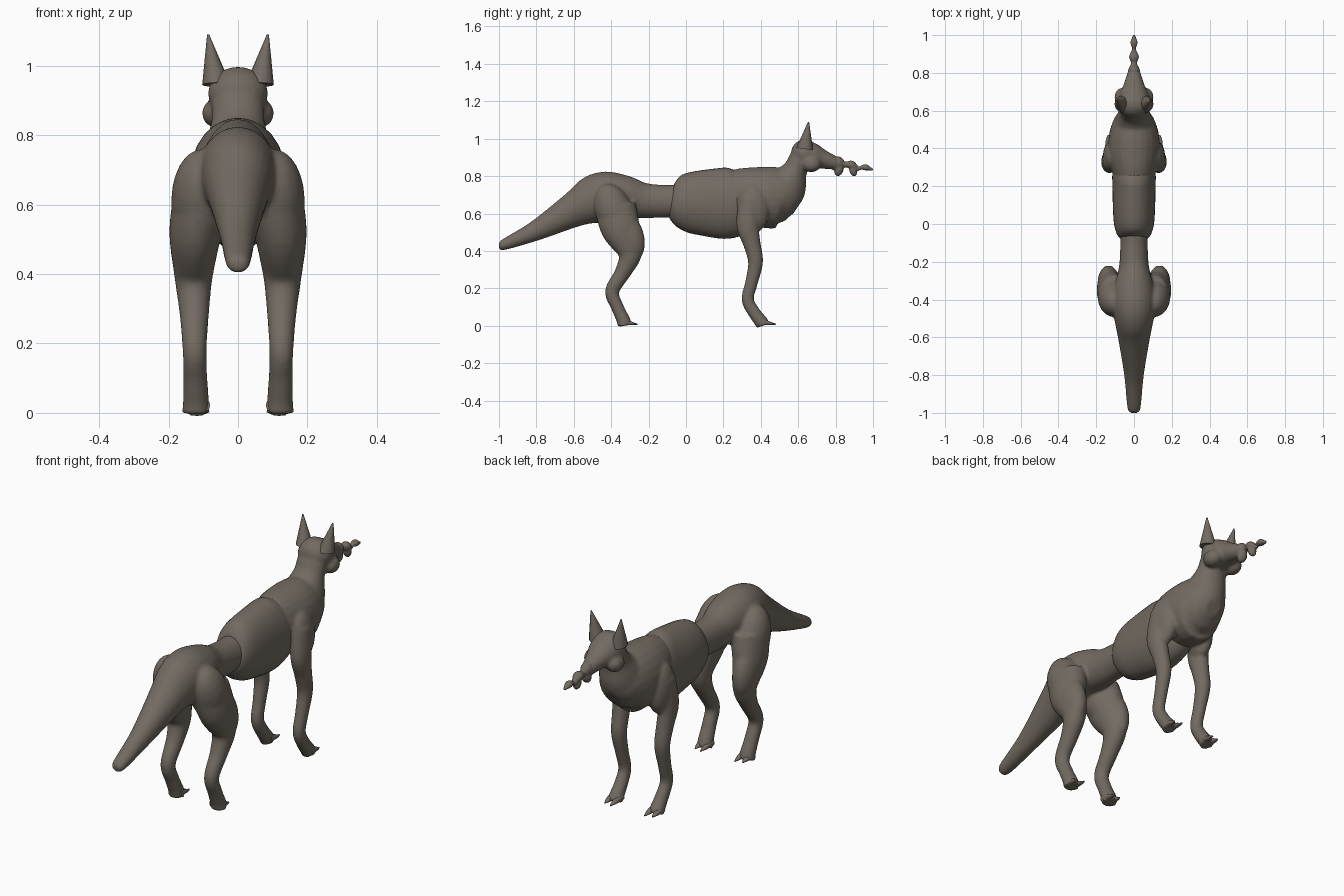
import bpy, bmesh, math
from mathutils import Vector, Matrix

cube = bpy.data.objects.get("Cube")
if cube:
    bpy.data.objects.remove(cube)

fur = bpy.data.materials.new("grey brown fur")
fur.use_nodes = True
FUR = (0.17, 0.145, 0.12, 1)
fur.diffuse_color = FUR
fur.node_tree.nodes["Principled BSDF"].inputs["Base Color"].default_value = FUR


def spline(points, steps):
    """Catmull-Rom samples through the stations, ends clamped."""
    p = [points[0]] + points + [points[-1]]
    out = []
    for i in range(1, len(p) - 2):
        a, b, c, d = p[i - 1:i + 3]
        for s in range(steps):
            t = s / steps
            out.append(0.5 * (2 * b + (c - a) * t + (2 * a - 5 * b + 4 * c - d) * t * t
                              + (3 * b - a - 3 * c + d) * t ** 3))
    return out + [points[-1]]


def loft(bm, stations, sides=24, steps=5):
    """Tube through stations of (x, y, z, half width, half depth)."""
    pts = spline([Vector(s) for s in stations], steps)
    rings = []
    for i, p in enumerate(pts):
        t = pts[min(i + 1, len(pts) - 1)] - pts[max(i - 1, 0)]
        n = Vector((0, -t[2], t[1])).normalized()
        ring = []
        for k in range(sides):
            a = 2 * math.pi * k / sides
            v = Vector(p[:3]) + n * (math.sin(a) * max(p[4], 0.002))
            v.x += math.cos(a) * max(p[3], 0.002)
            ring.append(bm.verts.new(v))
        rings.append(ring)
    for a, b in zip(rings, rings[1:]):
        for k in range(sides):
            j = (k + 1) % sides
            bm.faces.new((a[k], a[j], b[j], b[k]))
    bm.faces.new(rings[0][::-1])
    bm.faces.new(rings[-1])


def ball(bm, centre, radii, tilt=0):
    m = (Matrix.Translation(centre) @ Matrix.Rotation(tilt, 4, 'X')
         @ Matrix.Diagonal((*radii, 1)))
    bmesh.ops.create_uvsphere(bm, u_segments=20, v_segments=12, radius=1, matrix=m)


def finish(name, bm, voxel=0, smooth=0, angle=60):
    bmesh.ops.recalc_face_normals(bm, faces=bm.faces)
    mesh = bpy.data.meshes.new(name)
    bm.to_mesh(mesh)
    bm.free()
    mesh.materials.append(fur)
    ob = bpy.data.objects.new(name, mesh)
    bpy.context.collection.objects.link(ob)
    bpy.ops.object.select_all(action='DESELECT')
    ob.select_set(True)
    bpy.context.view_layer.objects.active = ob
    if voxel:
        r = ob.modifiers.new("Blend", 'REMESH')
        r.mode = 'VOXEL'
        r.voxel_size = voxel
        r.use_smooth_shade = True
        s = ob.modifiers.new("Soften", 'SMOOTH')
        s.factor = 0.5
        s.iterations = smooth
    else:
        bpy.ops.object.shade_smooth_by_angle(angle=math.radians(angle))


# Hindquarters: tail, pelvis, waist and both hind legs in one skin
bm = bmesh.new()
loft(bm, [(0, -1, .427, .02, .018), (0, -.97, .435, .036, .03), (0, -.8, .51, .052, .055),
          (0, -.6, .62, .085, .095), (0, -.5, .67, .105, .13), (0, -.42, .69, .115, .135),
          (0, -.33, .69, .105, .115), (0, -.23, .67, .08, .095), (0, -.12, .665, .073, .088),
          (0, -.03, .665, .075, .09)])
for side in (1, -1):
    ball(bm, (side * .105, -.385, .61), (.088, .1, .155), .35)
    ball(bm, (side * .135, -.31, .48), (.058, .085, .14), .3)
    loft(bm, [(side * .1, -.38, .64, .085, .11), (side * .122, -.35, .52, .076, .105),
              (side * .128, -.3, .39, .055, .066), (side * .126, -.335, .29, .043, .044),
              (side * .125, -.395, .185, .035, .038), (side * .123, -.367, .1, .035, .034),
              (side * .121, -.335, .03, .038, .037), (side * .121, -.328, 0, .041, .04)])
finish("hindquarters", bm, .008, 7)

# Ribcage shell, a separate overlapping form
bm = bmesh.new()
loft(bm, [(0, -.085, .66, .055, .06), (0, -.07, .658, .08, .1), (0, -.04, .657, .096, .135),
          (0, .01, .658, .107, .16), (0, .1, .657, .112, .177), (0, .2, .655, .114, .19),
          (0, .26, .66, .115, .183), (0, .31, .67, .108, .16), (0, .34, .68, .08, .11)], 36)
finish("ribcage", bm)

# Forequarters: chest, neck, head and both front legs
bm = bmesh.new()
loft(bm, [(0, .2, .69, .09, .13), (0, .28, .69, .115, .15), (0, .37, .69, .135, .158),
          (0, .45, .685, .135, .165), (0, .52, .68, .12, .155), (0, .575, .655, .085, .11),
          (0, .6, .64, .04, .05)])
loft(bm, [(0, .44, .67, .12, .13), (0, .53, .745, .105, .12), (0, .582, .83, .078, .068),
          (0, .61, .89, .075, .06), (0, .63, .94, .06, .045)])
ball(bm, (0, .635, .92), (.087, .075, .077))
loft(bm, [(0, .61, .91, .07, .06), (0, .67, .905, .08, .075), (0, .73, .89, .058, .052),
          (0, .79, .872, .038, .038), (0, .83, .865, .026, .028)])
for side in (1, -1):
    ball(bm, (side * .062, .67, .863), (.042, .052, .042))
    ball(bm, (side * .11, .36, .63), (.055, .085, .13), .1)
    loft(bm, [(side * .115, .35, .68, .05, .065), (side * .13, .33, .54, .044, .061),
              (side * .127, .352, .44, .04, .047), (side * .124, .372, .34, .037, .04),
              (side * .122, .35, .23, .031, .034), (side * .12, .33, .14, .03, .033),
              (side * .118, .365, .07, .032, .034), (side * .118, .403, .02, .036, .036),
              (side * .118, .412, 0, .038, .038)])
finish("forequarters", bm, .008, 6)

# Knobbly tapering nose
bm = bmesh.new()
loft(bm, [(0, .78, .87, .034, .036), (0, .82, .868, .03, .036), (0, .85, .862, .016, .015),
          (0, .885, .86, .026, .023), (0, .92, .838, .012, .01), (0, .935, .845, .012, .01),
          (0, .96, .847, .02, .017), (0, .985, .838, .012, .009), (0, 1, .835, .006, .006)], 16)
ball(bm, (0, .818, .835), (.026, .024, .036), -.3)
ball(bm, (0, .893, .83), (.022, .02, .033), .3)
finish("nose", bm, .005, 3)

# Pointed ears
for side, name in ((1, "left_ear"), (-1, "right_ear")):
    bm = bmesh.new()
    loft(bm, [(side * .062, .635, .945, .041, .045), (side * .086, .655, 1.09, .003, .003)], 12, 2)
    finish(name, bm, angle=50)

# Hooked claws, one long inner toe on each foot
for foot, y in (("front", .44), ("hind", -.3)):
    for side, name in ((1, "left"), (-1, "right")):
        bm = bmesh.new()
        for dx, reach in ((-.022, .04), (.016, .03)):
            x = side * (.12 + dx)
            loft(bm, [(x, y - .05, .022, .018, .02), (x, y, .014, .014, .012),
                      (x, y + reach * .6, .01, .009, .006), (x, y + reach, .008, .003, .004)],
                 10, 3)
        finish(f"{foot}_{name}_claws", bm)
